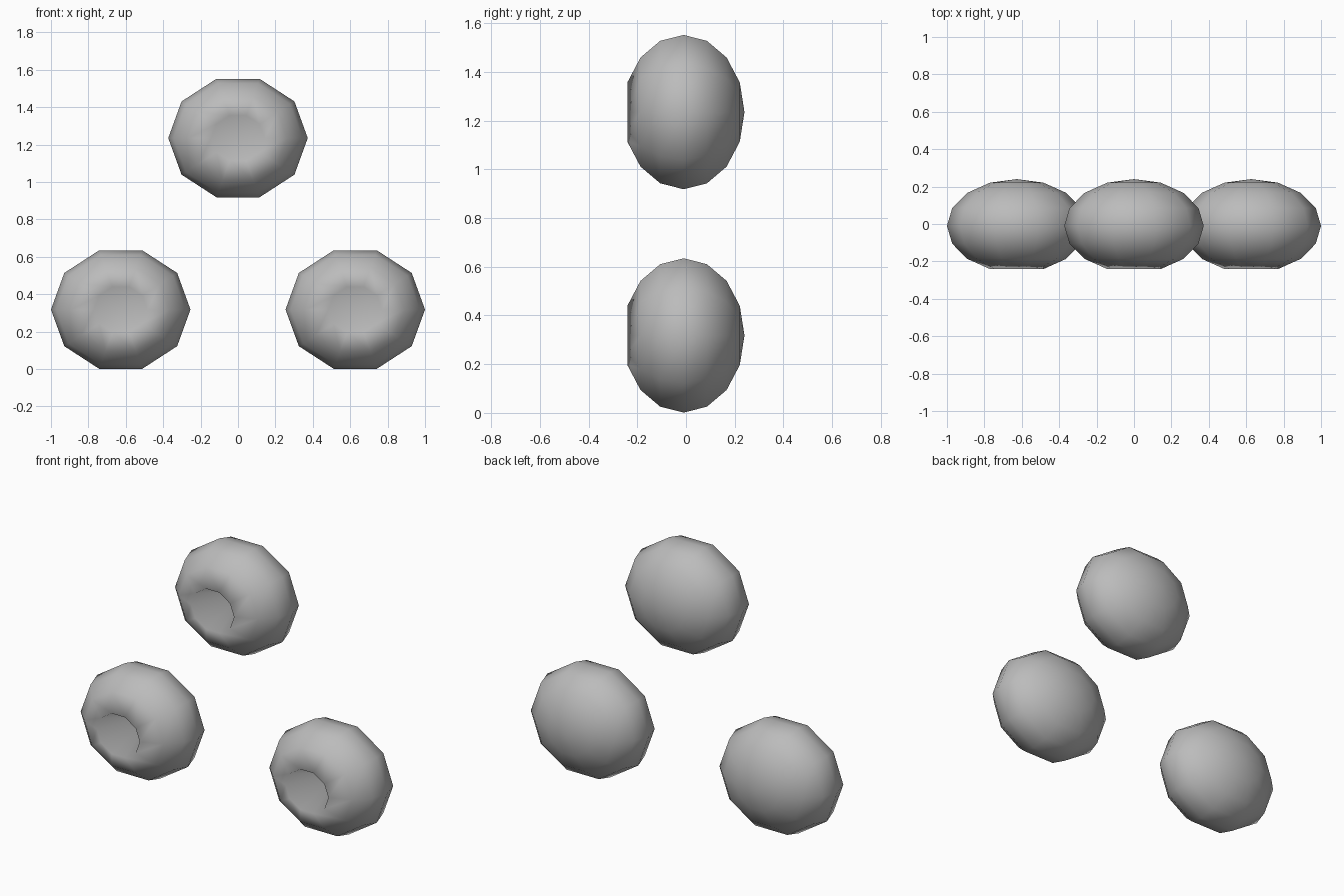
import bpy, bmesh
from math import radians
from mathutils import Matrix

# Remove the default object
cube = bpy.data.objects.get("Cube")
if cube:
    bpy.data.objects.remove(cube, do_unlink=True)

# One plain grey material
GREY = (0.5, 0.5, 0.5, 1.0)
grey = bpy.data.materials.new("plain_grey")
grey.use_nodes = True
grey.diffuse_color = GREY
grey.node_tree.nodes["Principled BSDF"].inputs["Base Color"].default_value = GREY

RADII = (0.373, 0.25, 0.333)   # half width, depth, height
DENT = 0.08                    # where the pushed-in front pole ends up


def make_pod(name, x, z):
    """Low-poly squashed ball with its front pole pushed inwards."""
    bm = bmesh.new()
    bmesh.ops.create_uvsphere(bm, u_segments=10, v_segments=8, radius=1)
    # Lay the pole axis along y, with ring corners pointing to the sides
    turn = Matrix.Rotation(radians(90), 4, "X") @ Matrix.Rotation(radians(90), 4, "Z")
    bmesh.ops.transform(bm, matrix=Matrix.Diagonal((*RADII, 1)) @ turn, verts=bm.verts)
    # Hollow in the front
    min(bm.verts, key=lambda v: v.co.y).co.y = DENT
    for face in bm.faces:
        face.smooth = True
    mesh = bpy.data.meshes.new(name)
    bm.to_mesh(mesh)
    bm.free()
    mesh.materials.append(grey)
    pod = bpy.data.objects.new(name, mesh)
    pod.location = (x, -0.01, z)
    bpy.context.collection.objects.link(pod)


# Triangle of three pods
make_pod("top_pod", 0, 1.235)
make_pod("left_pod", 0.627, 0.318)
make_pod("right_pod", -0.627, 0.318)
